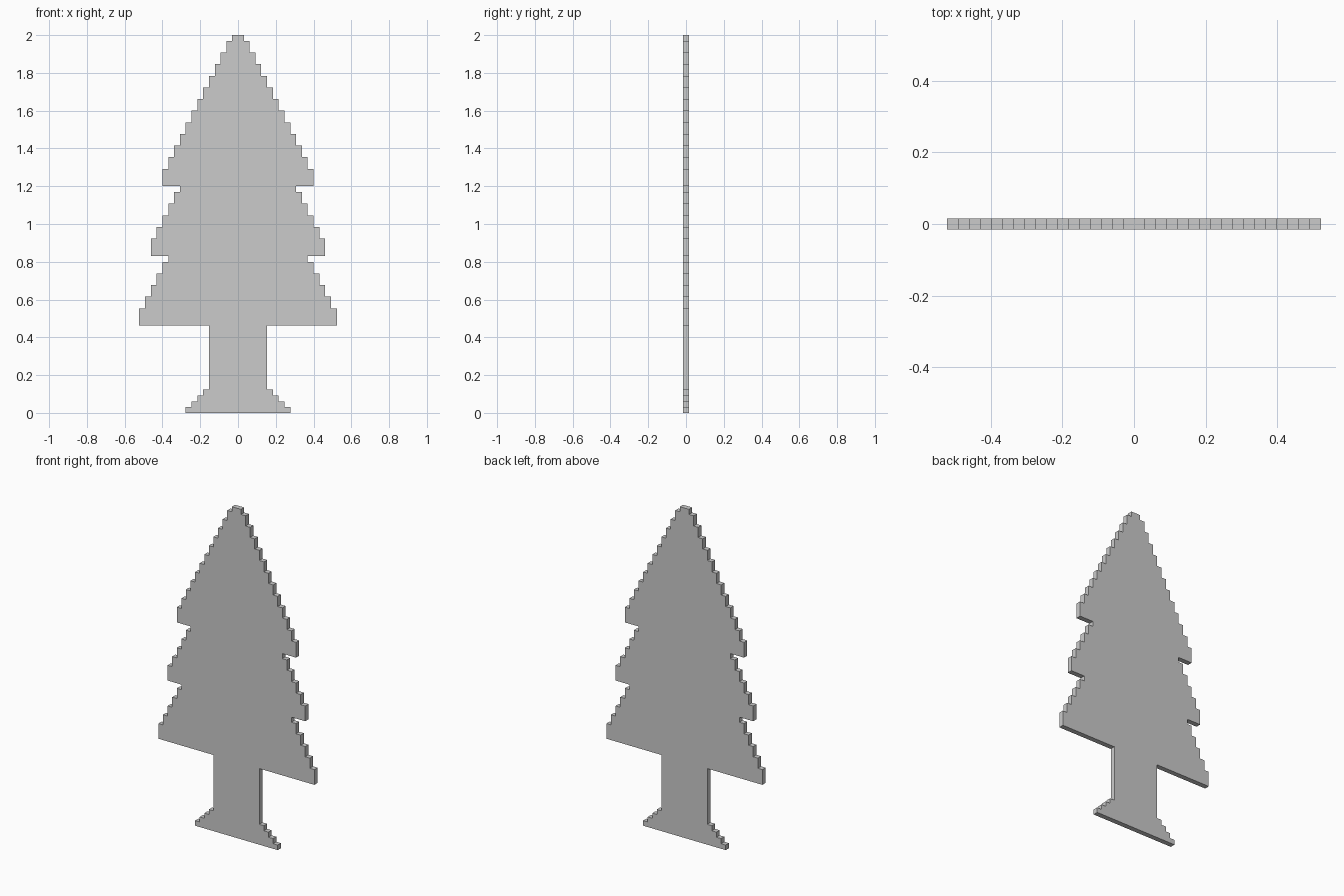
import bpy, bmesh

if "Cube" in bpy.data.objects:
    bpy.data.objects.remove(bpy.data.objects["Cube"])

U = 2 / 65  # size of one grid step


def tier(half_width, rows):
    """Stepped branch tier: 3-row skirt, 2-row steps, 1-row top."""
    heights = [3] + [2] * (rows - 2) + [1]
    return [(half_width - i, h) for i, h in enumerate(heights)]


# Stacked (half width, height) layers, from the ground up
layers = [(9, 1), (8, 1), (7, 1), (6, 1), (5, 11)]        # flared foot and trunk
layers += tier(17, 6) + tier(15, 6) + tier(13, 13)        # three branch tiers

# Right-hand stepped profile, mirrored to close the outline
right, z = [], 0
for w, h in layers:
    right += [(w * U, z * U), (w * U, (z + h) * U)]
    z += h
outline = right + [(-x, zz) for x, zz in reversed(right)]

# Flat tree panel, extruded one step thick
bm = bmesh.new()
front = bm.faces.new([bm.verts.new((x, -U / 2, zz)) for x, zz in outline])
ext = bmesh.ops.extrude_face_region(bm, geom=[front], use_keep_orig=True)
new_verts = [g for g in ext["geom"] if isinstance(g, bmesh.types.BMVert)]
bmesh.ops.translate(bm, verts=new_verts, vec=(0, U, 0))
bmesh.ops.recalc_face_normals(bm, faces=bm.faces[:])

mesh = bpy.data.meshes.new("tree_panel")
bm.to_mesh(mesh)
bm.free()
tree = bpy.data.objects.new("tree_panel", mesh)
bpy.context.collection.objects.link(tree)
